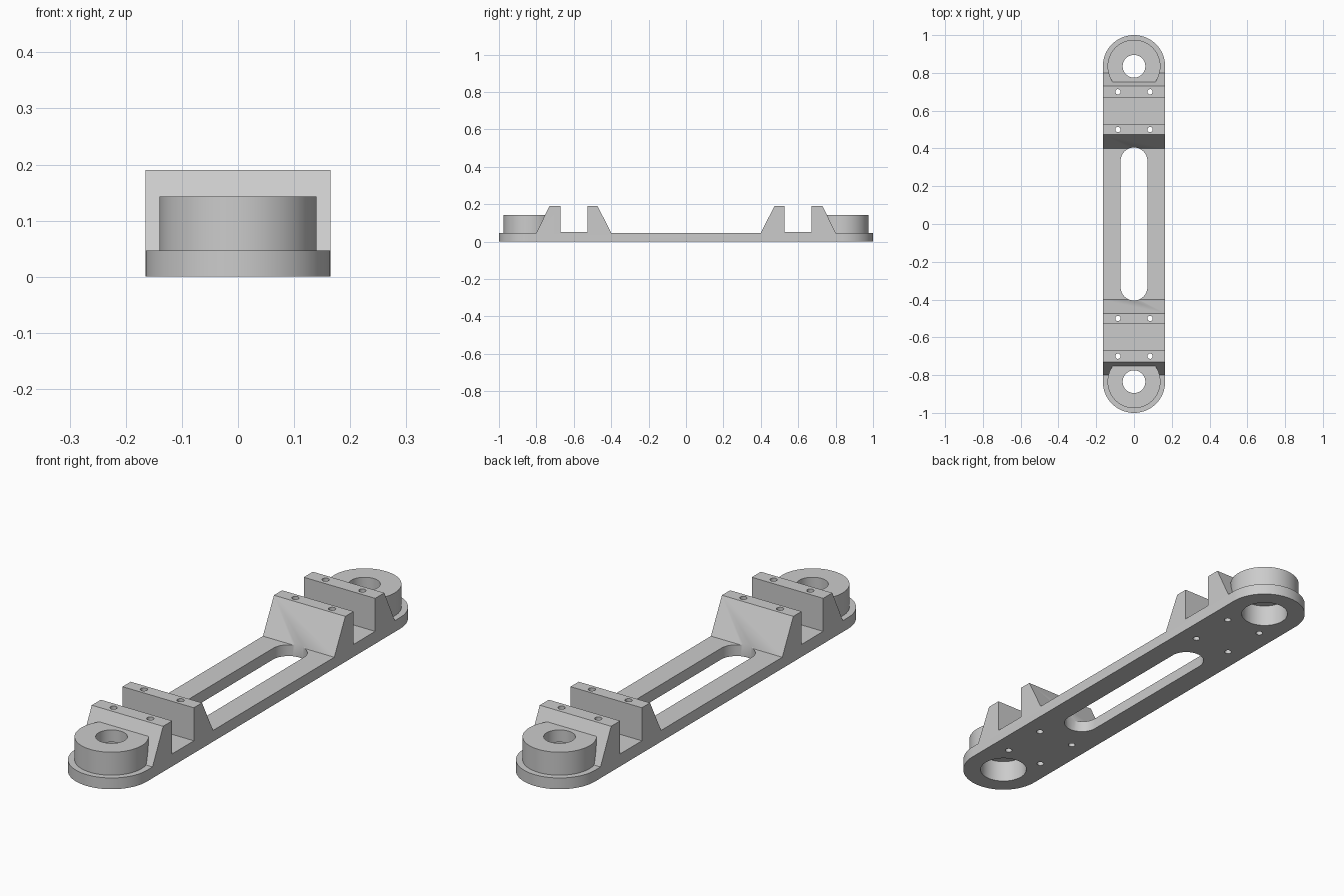
import bpy, bmesh, math
from mathutils import Matrix, Vector

cube = bpy.data.objects.get("Cube")
if cube:
    bpy.data.objects.remove(cube, do_unlink=True)

HALF_W = 0.165           # half width of the link
END_Y = 1 - HALF_W       # centre of each rounded end
PLATE = 0.047            # plate thickness

steel = bpy.data.materials.new("light grey metal")
steel.use_nodes = True
grey = (0.6, 0.6, 0.6, 1)
steel.diffuse_color = grey
steel.node_tree.nodes["Principled BSDF"].inputs["Base Color"].default_value = grey


def prism(name, points, direction):
    """Extrude a closed outline of 3D points along a direction."""
    bm = bmesh.new()
    face = bm.faces.new([bm.verts.new(p) for p in points])
    ext = bmesh.ops.extrude_face_region(bm, geom=[face])["geom"]
    moved = [g for g in ext if isinstance(g, bmesh.types.BMVert)]
    bmesh.ops.translate(bm, verts=moved, vec=Vector(direction))
    bmesh.ops.recalc_face_normals(bm, faces=bm.faces)
    mesh = bpy.data.meshes.new(name)
    bm.to_mesh(mesh)
    bm.free()
    obj = bpy.data.objects.new(name, mesh)
    bpy.context.collection.objects.link(obj)
    mesh.materials.append(steel)
    return obj


def stadium(name, radius, centre_y, z0, z1, steps=32):
    """Round-ended upright prism; centre_y = 0 gives a cylinder."""
    pts = []
    for side, start in ((1, 0), (-1, math.pi)):
        for i in range(steps + (centre_y > 0)):
            a = start + math.pi * i / steps
            pts.append((radius * math.cos(a), side * centre_y + radius * math.sin(a), z0))
    return prism(name, pts, (0, 0, z1 - z0))


def cylinder(name, radius, x, y, z0, z1, steps=32):
    obj = stadium(name, radius, 0, z0, z1, steps)
    obj.data.transform(Matrix.Translation((x, y, 0)))
    return obj


def combine(target, other, operation):
    mod = target.modifiers.new("combine", "BOOLEAN")
    mod.operation = operation
    mod.solver = "EXACT"
    mod.object = other
    bpy.context.view_layer.objects.active = target
    bpy.ops.object.modifier_apply(modifier=mod.name)
    bpy.data.objects.remove(other, do_unlink=True)


# Side profile: plate with two pairs of sloped clamp jaws
half = [(0.40, PLATE), (0.473, 0.19), (0.527, 0.19), (0.527, 0.052),
        (0.67, 0.052), (0.67, 0.19), (0.73, 0.19), (0.80, PLATE),
        (1.1, PLATE), (1.1, 0)]
profile = half + [(-y, z) for y, z in reversed(half)]
link = prism("link_body", [(-0.2, y, z) for y, z in profile], (0.4, 0, 0))

# Rounded outline of the whole link
combine(link, stadium("outline", HALF_W, END_Y, -0.1, 0.4), "INTERSECT")

# Round bosses at both ends, then their stepped bores
for s in (-1, 1):
    combine(link, cylinder("boss", 0.14, 0, s * END_Y, 0.02, 0.143), "UNION")
for s in (-1, 1):
    combine(link, cylinder("bore", 0.06, 0, s * END_Y, -0.1, 0.4), "DIFFERENCE")
    combine(link, cylinder("counterbore", 0.094, 0, s * END_Y, -0.1, 0.092), "DIFFERENCE")

# Long window through the middle
combine(link, stadium("window", 0.071, 0.334, -0.1, 0.4, 24), "DIFFERENCE")

# Bolt holes through each jaw
for x in (-0.085, 0.085):
    for y in (-0.7, -0.5, 0.5, 0.7):
        combine(link, cylinder("bolt_hole", 0.014, x, y, -0.1, 0.4, 10), "DIFFERENCE")

bpy.ops.object.select_all(action="DESELECT")
link.select_set(True)
bpy.context.view_layer.objects.active = link
bpy.ops.object.shade_smooth_by_angle(angle=math.radians(30))
